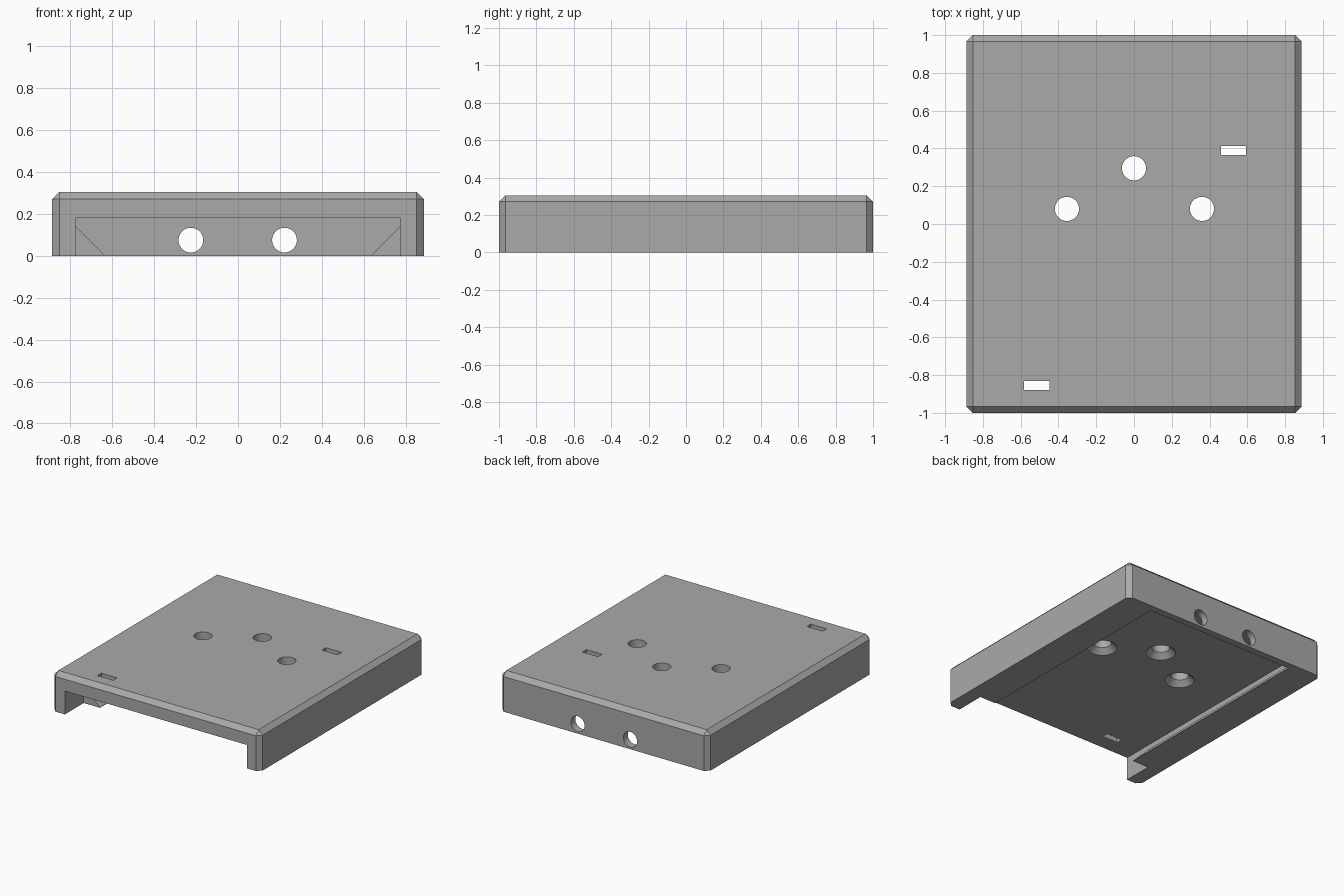
import bpy, bmesh

cube = bpy.data.objects.get("Cube")
if cube:
    bpy.data.objects.remove(cube, do_unlink=True)

grey = bpy.data.materials.new("plain grey")
grey.use_nodes = True
colour = (0.4, 0.4, 0.4, 1)
grey.diffuse_color = colour
grey.node_tree.nodes["Principled BSDF"].inputs["Base Color"].default_value = colour

HALF_X, HEIGHT, CHAMFER = 0.887, 0.305, 0.034
INNER_X, CEILING, BACK = 0.775, 0.18, 0.945
LIP_X, LIP_TOP, RAIL_START = 0.637, 0.14, -0.77


def make_object(name, bm):
    bmesh.ops.recalc_face_normals(bm, faces=bm.faces)
    mesh = bpy.data.meshes.new(name)
    bm.to_mesh(mesh)
    bm.free()
    mesh.materials.append(grey)
    obj = bpy.data.objects.new(name, mesh)
    bpy.context.collection.objects.link(obj)
    return obj


def extrude(points, direction):
    bm = bmesh.new()
    face = bm.faces.new([bm.verts.new(p) for p in points])
    new = bmesh.ops.extrude_face_region(bm, geom=[face])["geom"]
    verts = [v for v in new if isinstance(v, bmesh.types.BMVert)]
    bmesh.ops.translate(bm, verts=verts, vec=direction)
    return bm


def box(x0, x1, y0, y1, z0, z1):
    return extrude([(x0, y0, z0), (x1, y0, z0), (x1, y1, z0), (x0, y1, z0)], (0, 0, z1 - z0))


def lathe(profile, centre, sides=40):
    # Spin a radius/height profile into a closed plug
    bm = bmesh.new()
    x, y = centre
    pts = [bm.verts.new((x + r, y, z)) for r, z in profile]
    edges = [bm.edges.new(pair) for pair in zip(pts, pts[1:])]
    bmesh.ops.spin(bm, geom=pts + edges, cent=(x, y, 0), axis=(0, 0, 1), angle=6.283185307, steps=sides)
    bmesh.ops.remove_doubles(bm, verts=bm.verts, dist=0.0005)
    return bm


# Cover block, chamfered everywhere except around the bottom
bm = box(-HALF_X, HALF_X, -1, 1, 0, HEIGHT)
edges = [e for e in bm.edges if max(v.co.z for v in e.verts) > 0]
bmesh.ops.bevel(bm, geom=edges, offset=CHAMFER, segments=1, affect='EDGES')
cover = make_object("cover", bm)


def cut(name, bm):
    cutter = make_object(name, bm)
    cutter.hide_render = True
    mod = cover.modifiers.new(name, 'BOOLEAN')
    mod.operation = 'DIFFERENCE'
    mod.solver = 'EXACT'
    mod.object = cutter
    bpy.context.view_layer.objects.active = cover
    bpy.ops.object.modifier_apply(modifier=name)
    bpy.data.objects.remove(cutter, do_unlink=True)


# Hollow underside: open front, then sloping rails along both sides
cut("front_opening", box(-INNER_X, INNER_X, -1.1, RAIL_START, -0.1, CEILING))
half = [(LIP_X, -0.1), (LIP_X, 0.003), (INNER_X, LIP_TOP), (INNER_X, CEILING)]
outline = half + [(-x, z) for x, z in reversed(half)]
start = RAIL_START - 0.05
cut("railed_cavity", extrude([(x, start, z) for x, z in outline], (0, BACK - start, 0)))

# Countersunk holes through the top
for centre in [(0, 0.295), (-0.355, 0.08), (0.36, 0.08)]:
    cut("screw_hole", lathe([(0, 0.14), (0.105, 0.14), (0.105, CEILING), (0.064, 0.22),
                             (0.064, 0.4), (0, 0.4)], centre))

# Slots through the top
for x, y in [(0.527, 0.388), (-0.515, -0.855)]:
    cut("slot", box(x - 0.067, x + 0.067, y - 0.024, y + 0.024, 0.1, 0.4))

# Cable holes through the back wall
for x in (-0.225, 0.222):
    bm = lathe([(0, 0.8), (0.059, 0.8), (0.059, 1.1), (0, 1.1)], (0, 0))
    for v in bm.verts:
        v.co = (x + v.co.x, v.co.z, 0.075 + v.co.y)
    cut("cable_hole", bm)

# Smooth hole walls, crisp edges
cover.select_set(True)
bpy.context.view_layer.objects.active = cover
bpy.ops.object.shade_smooth_by_angle(angle=0.4)
